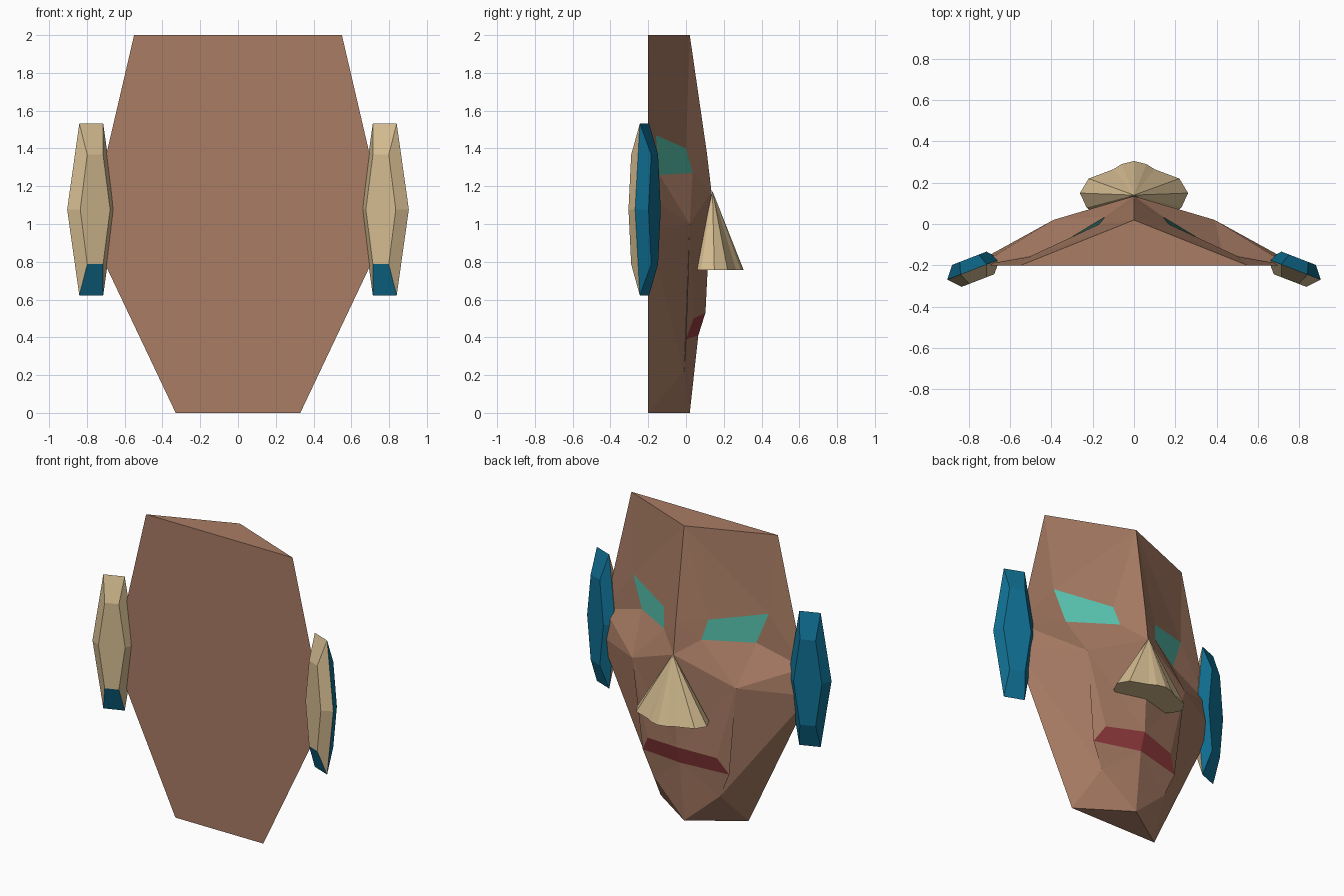
import bpy, bmesh
from mathutils import Vector

cube = bpy.data.objects.get("Cube")
if cube:
    bpy.data.objects.remove(cube)


def material(name, rgb):
    m = bpy.data.materials.new(name)
    m.use_nodes = True
    m.diffuse_color = (*rgb, 1)
    m.node_tree.nodes["Principled BSDF"].inputs["Base Color"].default_value = (*rgb, 1)
    return m


brown = material("brown", (.40, .205, .13))
tan = material("tan", (.66, .50, .28))
blue = material("deep blue", (.005, .16, .29))
teal = material("teal", (.10, .56, .44))
red = material("dark red", (.30, .045, .05))


def build(name, points, faces, mats, mirror=False):
    """Make a flat shaded mesh; each face is (point keys, material slot)."""
    bm = bmesh.new()
    verts = {k: bm.verts.new(p) for k, p in points.items()}
    for keys, slot in faces:
        bm.faces.new([verts[k] for k in keys]).material_index = slot
    if mirror:
        copy = bmesh.ops.duplicate(bm, geom=bm.verts[:] + bm.edges[:] + bm.faces[:])["geom"]
        for v in copy:
            if isinstance(v, bmesh.types.BMVert):
                v.co.x = -v.co.x
        bmesh.ops.remove_doubles(bm, verts=bm.verts[:], dist=.0005)
    bmesh.ops.recalc_face_normals(bm, faces=bm.faces[:])
    mesh = bpy.data.meshes.new(name)
    bm.to_mesh(mesh)
    bm.free()
    for m in mats:
        mesh.materials.append(m)
    obj = bpy.data.objects.new(name, mesh)
    bpy.context.collection.objects.link(obj)


# Head: one half of the faceted mask, mirrored across x
half = {
    "crown": (0, .02, 2), "crown_side": (.55, -.2, 2), "crown_back": (0, -.2, 2),
    "brow": (0, .11, 1.38), "bridge": (0, .135, 1.17),
    "eye_a": (.167, 0, 1.4), "eye_b": (.51, -.16, 1.47),
    "eye_c": (.43, -.14, 1.26), "eye_d": (.14, .035, 1.27),
    "temple": (.748, -.2, 1.15), "side": (.79, -.2, .97), "cheek": (.39, .02, 1),
    "lip_top": (0, .103, .53), "lip_a": (.26, .04, .5),
    "lip_b": (.325, 0, .39), "lip_low": (0, .065, .41),
    "jaw": (.25, -.01, .22), "chin": (0, .02, 0),
    "chin_side": (.33, -.2, 0), "chin_back": (0, -.2, 0),
}
forehead = [
    ("crown", "brow", "eye_a"), ("crown", "eye_a", "eye_b"),
    ("crown", "eye_b", "crown_side"), ("crown_side", "eye_b", "temple"),
    ("eye_b", "eye_c", "temple"), ("brow", "bridge", "eye_d"),
    ("brow", "eye_d", "eye_a"),
]
cheeks = [
    ("bridge", "cheek", "eye_d"), ("eye_d", "cheek", "eye_c"),
    ("eye_c", "cheek", "temple"), ("temple", "cheek", "side"),
    ("bridge", "lip_top", "cheek"), ("lip_top", "lip_a", "cheek"),
    ("cheek", "lip_a", "lip_b"), ("cheek", "lip_b", "jaw"),
    ("cheek", "jaw", "side"),
]
jaw = [
    ("lip_low", "lip_b", "jaw"), ("lip_low", "jaw", "chin"),
    ("jaw", "chin_side", "side"), ("chin", "chin_side", "jaw"),
]
flat_sides = [
    ("crown", "crown_side", "crown_back"), ("chin", "chin_back", "chin_side"),
    ("crown_back", "crown_side", "temple", "side", "chin_side", "chin_back"),
]
faces = [(keys, 0) for keys in forehead + cheeks + jaw + flat_sides]
faces.append((("eye_a", "eye_b", "eye_c", "eye_d"), 1))
faces.append((("lip_top", "lip_a", "lip_b", "lip_low"), 2))
build("head", half, faces, [brown, teal, red], mirror=True)

# Nose: a fan shaped cone with its point on the bridge
rim = [(0, .305), (.06, .29), (.1, .265), (.22, .22), (.262, .15), (.23, .08), (.19, .05)]
rim += [(-x, y) for x, y in reversed(rim[1:])]
nose = {i: (x, y, .757) for i, (x, y) in enumerate(rim)}
nose["tip"] = (0, .14, 1.175)
n = len(rim)
build("nose", nose,
      [((i, (i + 1) % n, "tip"), 0) for i in range(n)] + [(tuple(range(n)), 0)], [tan])


# Ears: tilted hexagonal discs, bevelled on both sides
def ear(name, s):
    across, out = Vector((.93 * s, -.36, 0)), Vector((.36 * s, .93, 0))
    centre = Vector((.777 * s, -.22, 1.077))
    layers = [(-.058, .085, .045, .29), (0, .137, .068, .455), (.058, .09, .05, .29)]
    pts = {}
    for j, (d, wide, narrow, h) in enumerate(layers):
        ring = [(wide, 0), (narrow, h), (-narrow, h), (-wide, 0), (-narrow, -h), (narrow, -h)]
        for i, (u, z) in enumerate(ring):
            pts[j, i] = centre + out * d + across * u + Vector((0, 0, z))
    fs = [([(0, i) for i in range(6)], 0), ([(2, i) for i in range(6)], 1)]
    for j in range(2):
        for i in range(6):
            k = (i + 1) % 6
            slot = 1 if j == 1 or i == 4 else 0
            fs.append(([(j, i), (j, k), (j + 1, k), (j + 1, i)], slot))
    build(name, pts, fs, [tan, blue])


ear("left_ear", 1)
ear("right_ear", -1)
